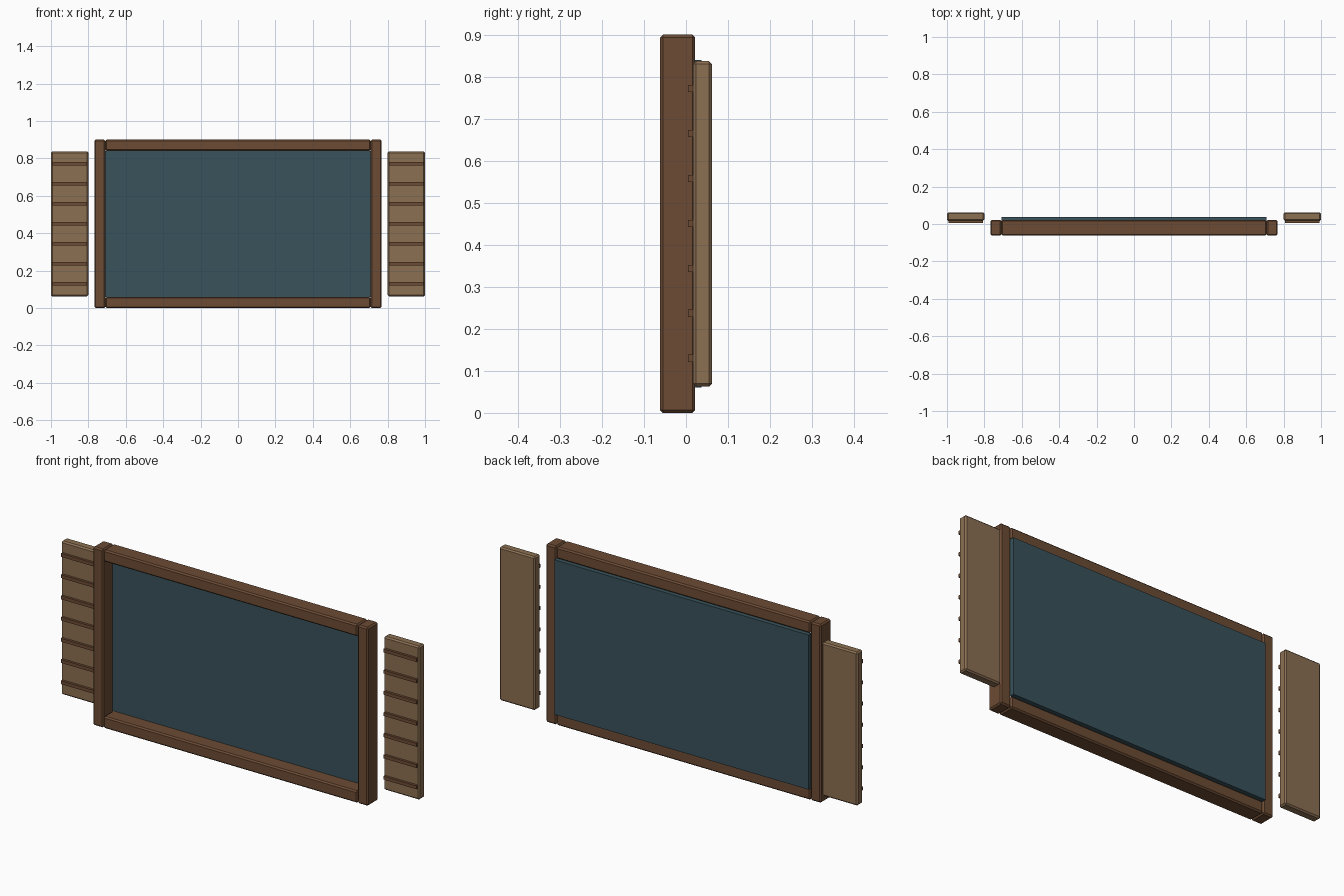
import bpy
import bmesh

if "Cube" in bpy.data.objects:
    bpy.data.objects.remove(bpy.data.objects["Cube"])


def material(name, color):
    mat = bpy.data.materials.new(name)
    mat.diffuse_color = (*color, 1)
    mat.use_nodes = True
    mat.node_tree.nodes["Principled BSDF"].inputs["Base Color"].default_value = mat.diffuse_color
    return mat


FRAME = material("frame_wood", (0.15, 0.07, 0.034))
SHUTTER = material("shutter_wood", (0.26, 0.16, 0.085))
SLAT = material("slat_wood", (0.15, 0.07, 0.034))
GLASS = material("glass", (0.04, 0.085, 0.105))


def box(name, x, y, z, mat, bevel=0.0):
    """Box from (min, max) ranges, with optional chamfered edges."""
    bm = bmesh.new()
    bmesh.ops.create_cube(bm, size=1)
    for v in bm.verts:
        for i, (lo, hi) in enumerate((x, y, z)):
            v.co[i] = (hi - lo) * v.co[i]
    mesh = bpy.data.meshes.new(name)
    bm.to_mesh(mesh)
    bm.free()
    obj = bpy.data.objects.new(name, mesh)
    obj.location = [(lo + hi) / 2 for lo, hi in (x, y, z)]
    bpy.context.collection.objects.link(obj)
    mesh.materials.append(mat)
    if bevel:
        mod = obj.modifiers.new("chamfer", 'BEVEL')
        mod.width = bevel
        mod.segments = 1
    return obj


DEPTH = (-0.062, 0.022)

# Window frame rails
box("bottom_rail", (-0.709, 0.709), DEPTH, (0.0, 0.06), FRAME, 0.007)
box("top_rail", (-0.709, 0.709), DEPTH, (0.84, 0.9), FRAME, 0.007)

# Glass pane
box("glass_pane", (-0.709, 0.709), (0.013, 0.037), (0.06, 0.84), GLASS)

for side, label in ((-1, "left"), (1, "right")):
    def span(a, b):
        return tuple(sorted((side * a, side * b)))

    # Frame post
    box(f"{label}_post", span(0.709, 0.768), DEPTH, (0.0, 0.9), FRAME, 0.007)

    # Shutter board with seven raised slats
    box(f"{label}_shutter", span(0.8, 1.0), (0.017, 0.062), (0.063, 0.837),
        SHUTTER, 0.007)
    for i in range(7):
        z = 0.13 + i * 0.107
        box(f"{label}_slat_{i + 1}", span(0.808, 0.992), (0.005, 0.022),
            (z - 0.0085, z + 0.0085), SLAT)
